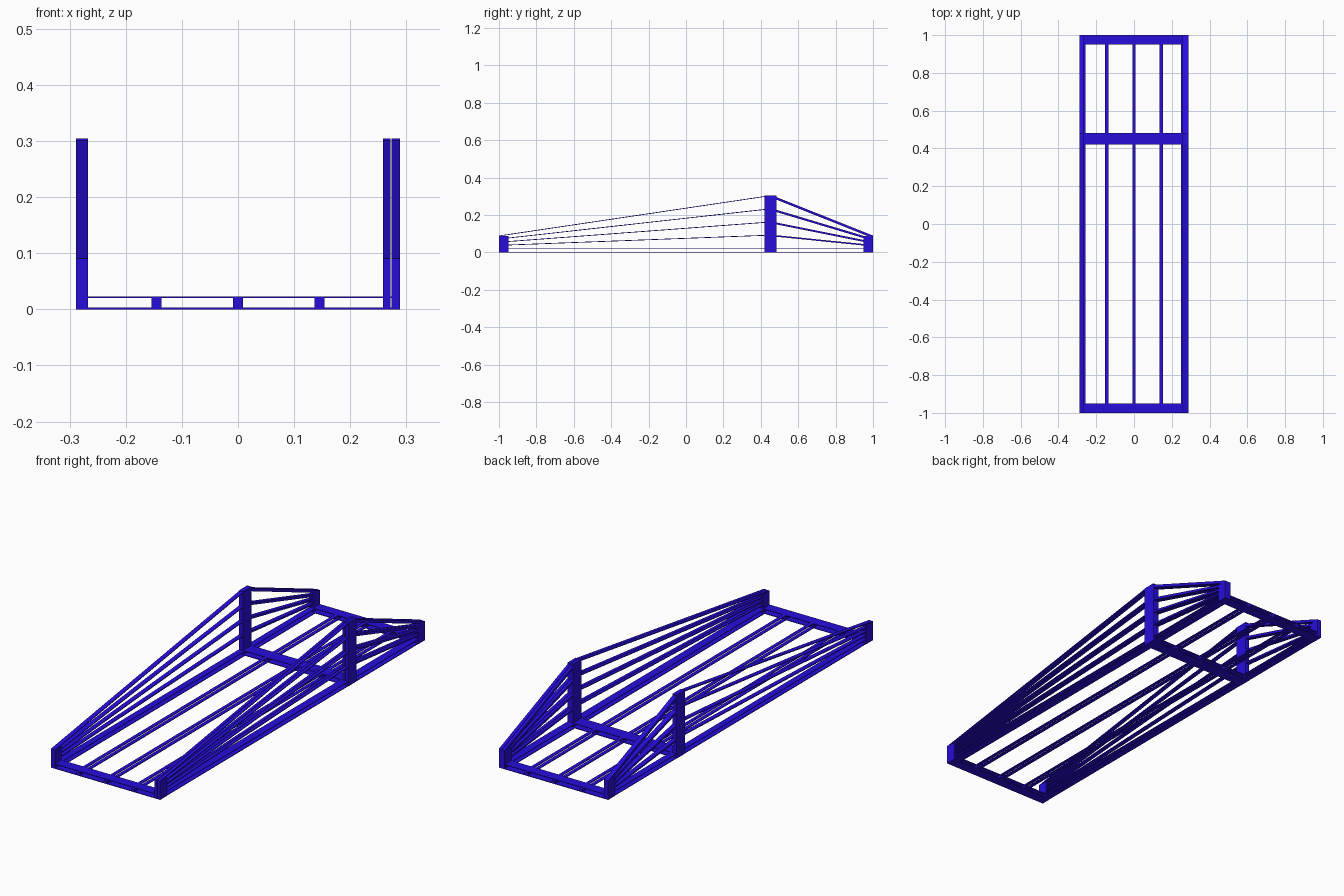
import bpy, bmesh

if "Cube" in bpy.data.objects:
    bpy.data.objects.remove(bpy.data.objects["Cube"])

mat = bpy.data.materials.new("blue")
mat.diffuse_color = (0.02, 0.004, 0.7, 1)
mat.use_nodes = True
mat.node_tree.nodes["Principled BSDF"].inputs["Base Color"].default_value = mat.diffuse_color


def prism(bm, x0, x1, profile):
    """Extrude a closed y-z profile from x0 to x1."""
    a = [bm.verts.new((x0, y, z)) for y, z in profile]
    b = [bm.verts.new((x1, y, z)) for y, z in profile]
    n = len(profile)
    bm.faces.new(a)
    bm.faces.new(b[::-1])
    for i in range(n):
        bm.faces.new((a[i], b[i], b[(i + 1) % n], a[(i + 1) % n]))


def box(bm, x0, x1, y0, y1, z0, z1):
    prism(bm, x0, x1, [(y0, z0), (y1, z0), (y1, z1), (y0, z1)])


def strip(bm, x0, x1, p, q, t):
    """Thin sloping strip whose top edge runs from p to q."""
    prism(bm, x0, x1, [p, q, (q[0], q[1] - t), (p[0], p[1] - t)])


def finish(bm, name):
    bmesh.ops.recalc_face_normals(bm, faces=bm.faces)
    me = bpy.data.meshes.new(name)
    bm.to_mesh(me)
    bm.free()
    me.materials.append(mat)
    bpy.context.collection.objects.link(bpy.data.objects.new(name, me))


T = 0.003                 # thickness of the flat struts
DECK = 0.023              # top of the double-layer deck
TOWER = (0.42, 0.483)     # y range of the towers
RIBS = (-0.145, 0, 0.145)
layers = ((0, T), (DECK - T, DECK))
ends = ((-1, -0.95), TOWER, (0.95, 1))

# deck: long edge strips, ribs and cross beams, each in two flat layers
for name, spans in (("edge_strips", ((-0.288, -0.257), (0.25, 0.288))),
                    ("deck_ribs", [(x - 0.009, x + 0.009) for x in RIBS])):
    bm = bmesh.new()
    for x0, x1 in spans:
        for z0, z1 in layers:
            box(bm, x0, x1, -0.99, 0.99, z0, z1)
    finish(bm, name)

bm = bmesh.new()
for y0, y1 in ends:
    for z0, z1 in layers:
        box(bm, -0.288, 0.288, y0, y1, z0, z1)
finish(bm, "cross_beams")

# short uprights joining the two deck layers
bm = bmesh.new()
for y0, y1 in ends:
    for x in RIBS:
        box(bm, x - 0.009, x + 0.009, y0, y1, 0, DECK)
finish(bm, "deck_uprights")

# side walls: tower, end posts and fanned strips; the right wall is doubled
walls = {"left": [(-0.289, -0.267)], "right": [(0.2735, 0.289), (0.258, 0.2715)]}
for side, spans in walls.items():
    tower, posts, front, rear = (bmesh.new() for _ in range(4))
    for x0, x1 in spans:
        box(tower, x0, x1, *TOWER, 0, 0.304)
        box(posts, x0, x1, -1, -0.95, 0, 0.088)
        box(posts, x0, x1, 0.95, 1, 0, 0.088)
        for i in range(1, 5):
            hi, lo = 0.024 + 0.07 * i, 0.023 + 0.0168 * i
            strip(front, x0, x1, (-1, lo), (TOWER[0] + 0.02, hi), 0.004)
            strip(rear, x0, x1, (TOWER[1] - 0.02, hi), (1, lo), 0.006 + 0.002 * i)
    finish(tower, side + "_tower")
    finish(posts, side + "_end_posts")
    finish(front, side + "_front_strips")
    finish(rear, side + "_rear_strips")
